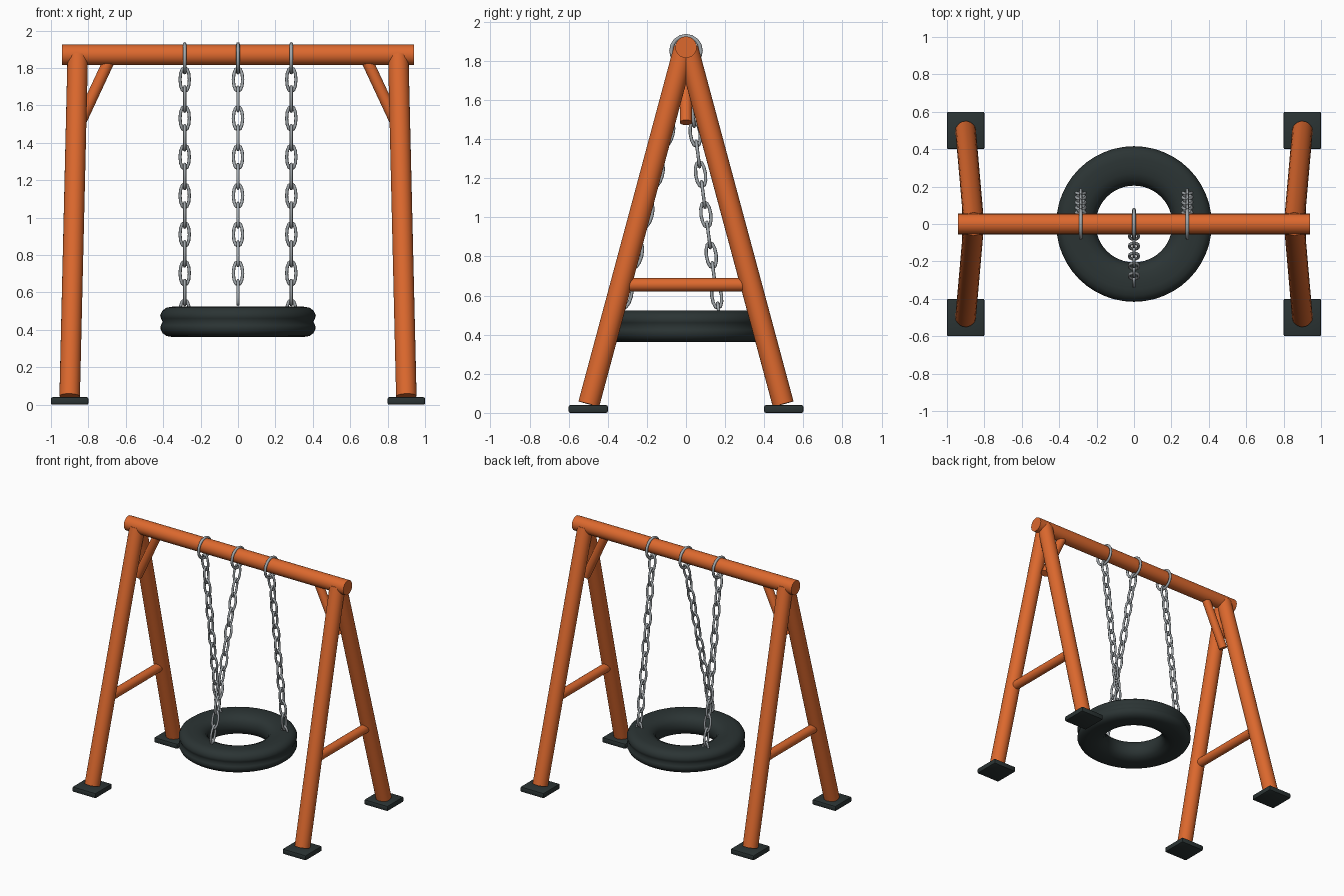
import bpy, bmesh, math
from mathutils import Vector, Matrix

if "Cube" in bpy.data.objects:
    bpy.data.objects.remove(bpy.data.objects["Cube"], do_unlink=True)


def material(name, rgb):
    m = bpy.data.materials.new(name)
    m.use_nodes = True
    m.diffuse_color = (*rgb, 1)
    m.node_tree.nodes["Principled BSDF"].inputs["Base Color"].default_value = (*rgb, 1)
    return m


ORANGE = material("orange paint", (0.72, 0.14, 0.027))
RUBBER = material("dark rubber", (0.024, 0.034, 0.034))
STEEL = material("grey steel", (0.36, 0.39, 0.41))


def finish(name, bm, mat, angle=40):
    """Turn a bmesh into a shaded object."""
    bmesh.ops.recalc_face_normals(bm, faces=bm.faces)
    mesh = bpy.data.meshes.new(name)
    bm.to_mesh(mesh)
    bm.free()
    mesh.materials.append(mat)
    ob = bpy.data.objects.new(name, mesh)
    bpy.context.collection.objects.link(ob)
    bpy.ops.object.select_all(action='DESELECT')
    ob.select_set(True)
    bpy.context.view_layer.objects.active = ob
    bpy.ops.object.shade_smooth_by_angle(angle=math.radians(angle))
    return ob


def pole(name, a, b, radius):
    """Capped cylinder between two points."""
    a, b = Vector(a), Vector(b)
    d = b - a
    place = Matrix.Translation((a + b) / 2) @ d.to_track_quat('Z', 'Y').to_matrix().to_4x4()
    bm = bmesh.new()
    bmesh.ops.create_cone(bm, cap_ends=True, segments=24, radius1=radius,
                          radius2=radius, depth=d.length, matrix=place)
    return finish(name, bm, ORANGE)


def add_grid(bm, rings):
    """Skin a closed loop of closed rings."""
    loops = [[bm.verts.new(p) for p in ring] for ring in rings]
    for i, ring in enumerate(loops):
        prev = loops[i - 1]
        for j in range(len(ring)):
            bm.faces.new((prev[j - 1], prev[j], ring[j], ring[j - 1]))


def add_link(bm, width, height, wire, place, segments=12, sides=8):
    """Oval ring of wire lying in the local XZ plane."""
    rings = []
    for i in range(segments):
        t = math.tau * i / segments
        centre = Vector((width * math.cos(t), 0, height * math.sin(t)))
        out = Vector((height * math.cos(t), 0, width * math.sin(t))).normalized()
        rings.append([place @ (centre + wire * (out * math.cos(u) + Vector((0, math.sin(u), 0))))
                      for u in (math.tau * k / sides for k in range(sides))])
    add_grid(bm, rings)


# Frame: top beam, splayed legs, cross rails, corner braces, foot pads
pole("top_beam", (-0.94, 0, 1.87), (0.94, 0, 1.87), 0.055)
for side, s in (("left", 1), ("right", -1)):
    pole(side + "_cross_rail", (s * 0.885, -0.33, 0.655), (s * 0.885, 0.33, 0.655), 0.034)
    pole(side + "_corner_brace", (s * 0.855, 0, 1.485), (s * 0.68, 0, 1.86), 0.031)
    for end, e in (("front", -1), ("back", 1)):
        pole(f"{end}_{side}_leg", (s * 0.9, e * 0.497, 0.045), (s * 0.857, e * 0.008, 1.865), 0.055)
        bm = bmesh.new()
        bmesh.ops.create_cube(bm, size=1, matrix=Matrix.Translation((s * 0.9, e * 0.5, 0.02))
                              @ Matrix.Diagonal((0.2, 0.2, 0.04, 1)))
        bmesh.ops.bevel(bm, geom=bm.edges[:], offset=0.008, segments=2, affect='EDGES', profile=0.5)
        finish(f"{end}_{side}_foot_pad", bm, RUBBER)

# Tyre seat: mirrored cross-section with a shallow groove round the tread
half = [(0.212, 0.036), (0.232, 0.062), (0.27, 0.078), (0.31, 0.081), (0.35, 0.081),
        (0.382, 0.076), (0.404, 0.06), (0.416, 0.036), (0.412, 0.018)]
section = [(0.205, 0)] + half + [(0.403, 0)] + [(r, -z) for r, z in reversed(half)]
bm = bmesh.new()
add_grid(bm, [[Vector((r * math.cos(t), r * math.sin(t), 0.443 + z)) for r, z in section]
              for t in (math.tau * i / 48 for i in range(48))])
finish("tyre_seat", bm, RUBBER, 60)

# Chains: a ring round the beam, then links turned alternately
PITCH = 0.1035
TURN = Matrix.Rotation(math.pi / 2, 4, 'Z')
for name, x, slope, count in (("left", 0.285, 0.132, 13), ("middle", 0, -0.257, 12),
                              ("right", -0.285, 0.132, 13)):
    bm = bmesh.new()
    add_link(bm, 0.076, 0.076, 0.01, Matrix.Translation((x, 0, 1.852)) @ TURN, 16)
    finish(name + "_beam_ring", bm, STEEL, 70)

    bm = bmesh.new()
    lean = Matrix.Rotation(math.atan(slope), 4, 'X')
    for i in range(count):
        z = 1.738 - PITCH * i
        place = Matrix.Translation((x, slope * (1.785 - z), z)) @ lean
        add_link(bm, 0.025, 0.066, 0.0085, place @ TURN if i % 2 else place)
    finish(name + "_chain", bm, STEEL, 70)
